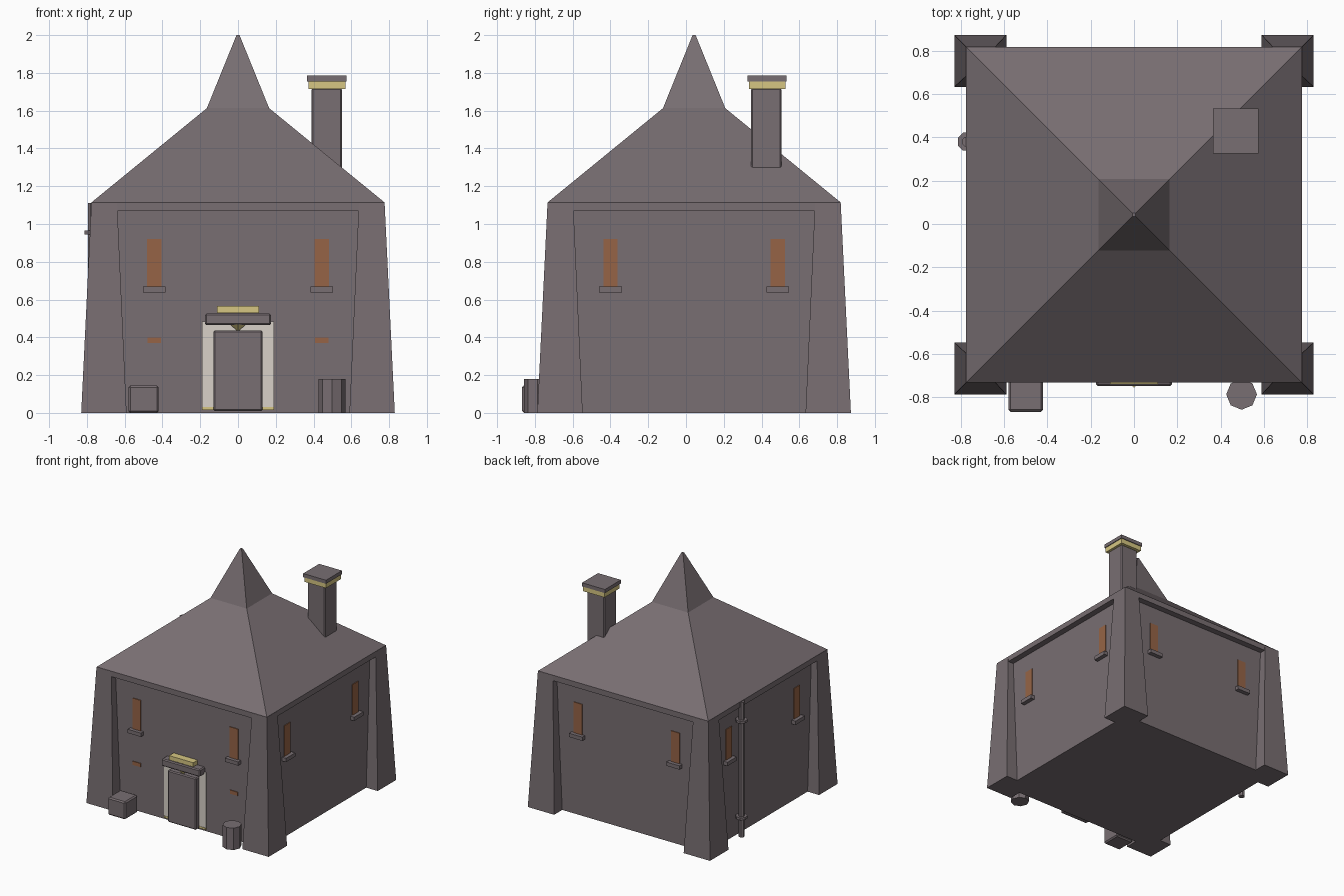
import bpy, bmesh
from math import pi
from mathutils import Matrix, Vector

if "Cube" in bpy.data.objects:
    bpy.data.objects.remove(bpy.data.objects["Cube"])

CY = 0.043      # centre of the house in y
WALL = 0.725    # half width of the walls
EAVE = 0.775    # half width of the roof


def material(name, rgb):
    m = bpy.data.materials.new(name)
    m.use_nodes = True
    m.diffuse_color = (*rgb, 1)
    m.node_tree.nodes["Principled BSDF"].inputs["Base Color"].default_value = (*rgb, 1)
    return m


STONE = material("grey stone", (0.188, 0.156, 0.168))
GLOW = material("amber glass", (0.305, 0.127, 0.061))
GOLD = material("pale gold", (0.672, 0.565, 0.223))
PLASTER = material("pale plaster", (0.686, 0.638, 0.578))


def finish(name, bm, mat, bevel=0):
    bmesh.ops.recalc_face_normals(bm, faces=bm.faces)
    mesh = bpy.data.meshes.new(name)
    bm.to_mesh(mesh)
    bm.free()
    mesh.materials.append(mat)
    ob = bpy.data.objects.new(name, mesh)
    bpy.context.collection.objects.link(ob)
    if bevel:
        mod = ob.modifiers.new("edge", 'BEVEL')
        mod.width, mod.segments = bevel, 1
    return ob


def box(name, mat, x, y, z, bevel=0, turn=0):
    """Box between (low, high) pairs, turned about the house axis."""
    bm = bmesh.new()
    bmesh.ops.create_cube(bm, size=1)
    for v in bm.verts:
        v.co = Vector([(a + b) / 2 + c * (b - a) for (a, b), c in zip((x, y, z), v.co)])
    if turn:
        bmesh.ops.rotate(bm, verts=bm.verts, cent=(0, CY, 0), matrix=Matrix.Rotation(turn, 3, 'Z'))
    return finish(name, bm, mat, bevel)


def loft(name, mat, rings):
    """Stack rectangles (x0, x1, y0, y1, z) into a closed solid."""
    bm = bmesh.new()
    loops = [[bm.verts.new(p) for p in ((a, c, z), (b, c, z), (b, d, z), (a, d, z))]
             for a, b, c, d, z in rings]
    for low, high in zip(loops, loops[1:]):
        for i in range(4):
            j = (i + 1) % 4
            bm.faces.new((low[i], low[j], high[j], high[i]))
    bm.faces.new(loops[0][::-1])
    bm.faces.new(loops[-1])
    return finish(name, bm, mat)


def prism(name, mat, x, y, z0, z1, radius, sides=8, spin=0.0, radius_low=None):
    bm = bmesh.new()
    low = radius if radius_low is None else radius_low
    bmesh.ops.create_cone(bm, cap_ends=True, segments=sides, radius1=low, radius2=radius,
                          depth=z1 - z0,
                          matrix=Matrix.Translation((x, y, (z0 + z1) / 2)) @ Matrix.Rotation(spin, 4, 'Z'))
    return finish(name, bm, mat)


def square(half, z):
    return (-half, half, CY - half, CY + half, z)


# Walls and two-pitch roof
loft("walls", STONE, [square(WALL, 0), square(WALL, 1.09)])
loft("roof", STONE, [square(EAVE, 1.07), square(EAVE, 1.115), square(0.165, 1.613), square(0.008, 2)])

# Tapered corner buttresses
for sx in (-1, 1):
    for sy in (-1, 1):
        rings = []
        for inner, outer, z in ((0.59, 0.83, 0), (0.64, 0.776, 1.113)):
            xs = sorted((sx * inner, sx * outer))
            ys = sorted((CY + sy * inner, CY + sy * outer))
            rings.append((*xs, *ys, z))
        loft("corner_buttress", STONE, rings)

# Slit windows and sills on all four sides
front = CY - WALL
for side in range(4):
    turn = side * pi / 2
    for x in (-0.443, 0.443):
        box("window", GLOW, (x - 0.038, x + 0.038), (front - 0.006, front + 0.002), (0.66, 0.92), turn=turn)
        box("window_sill", STONE, (x - 0.06, x + 0.06), (front - 0.035, front + 0.01), (0.637, 0.668), turn=turn)

# Low vents on the front
for x in (-0.443, 0.443):
    box("vent", GLOW, (x - 0.036, x + 0.036), (front - 0.006, front + 0.002), (0.37, 0.4))

# Doorway
box("door_surround", PLASTER, (-0.19, 0.19), (front - 0.008, front + 0.01), (0.03, 0.485))
box("door", STONE, (-0.13, 0.13), (front - 0.05, front + 0.01), (0.01, 0.437), 0.008)
box("door_threshold", GOLD, (-0.19, 0.19), (front - 0.012, front + 0.01), (0.015, 0.03))
box("door_lintel", STONE, (-0.175, 0.175), (-0.748, front + 0.01), (0.465, 0.525), 0.008)
box("door_crest", GOLD, (-0.11, 0.11), (-0.74, front + 0.01), (0.53, 0.565))
prism("door_pendant", GOLD, 0, -0.715, 0.435, 0.468, 0.042, 4, 0, 0.004)

# Chimney
box("chimney", STONE, (0.39, 0.55), (0.345, 0.505), (1.15, 1.72), 0.008)
box("chimney_band", GOLD, (0.373, 0.568), (0.333, 0.527), (1.715, 1.755))
box("chimney_cap", STONE, (0.366, 0.574), (0.325, 0.533), (1.755, 1.785))

# Drainpipe on the right-hand wall, with clamps
prism("drainpipe", STONE, -0.772, 0.38, 0.0, 1.11, 0.024, 8, pi / 8)
for z in (0.16, 0.955):
    prism("pipe_clamp", STONE, -0.772, 0.38, z - 0.01, z + 0.01, 0.045, 8, pi / 8)
    box("pipe_bracket", STONE, (-0.772, -WALL), (0.37, 0.39), (z - 0.008, z + 0.008))

# Crate and barrel by the front wall
box("crate", STONE, (-0.58, -0.42), (-0.868, -0.705), (0, 0.145), 0.01)
prism("barrel", STONE, 0.497, -0.787, 0, 0.18, 0.071)
